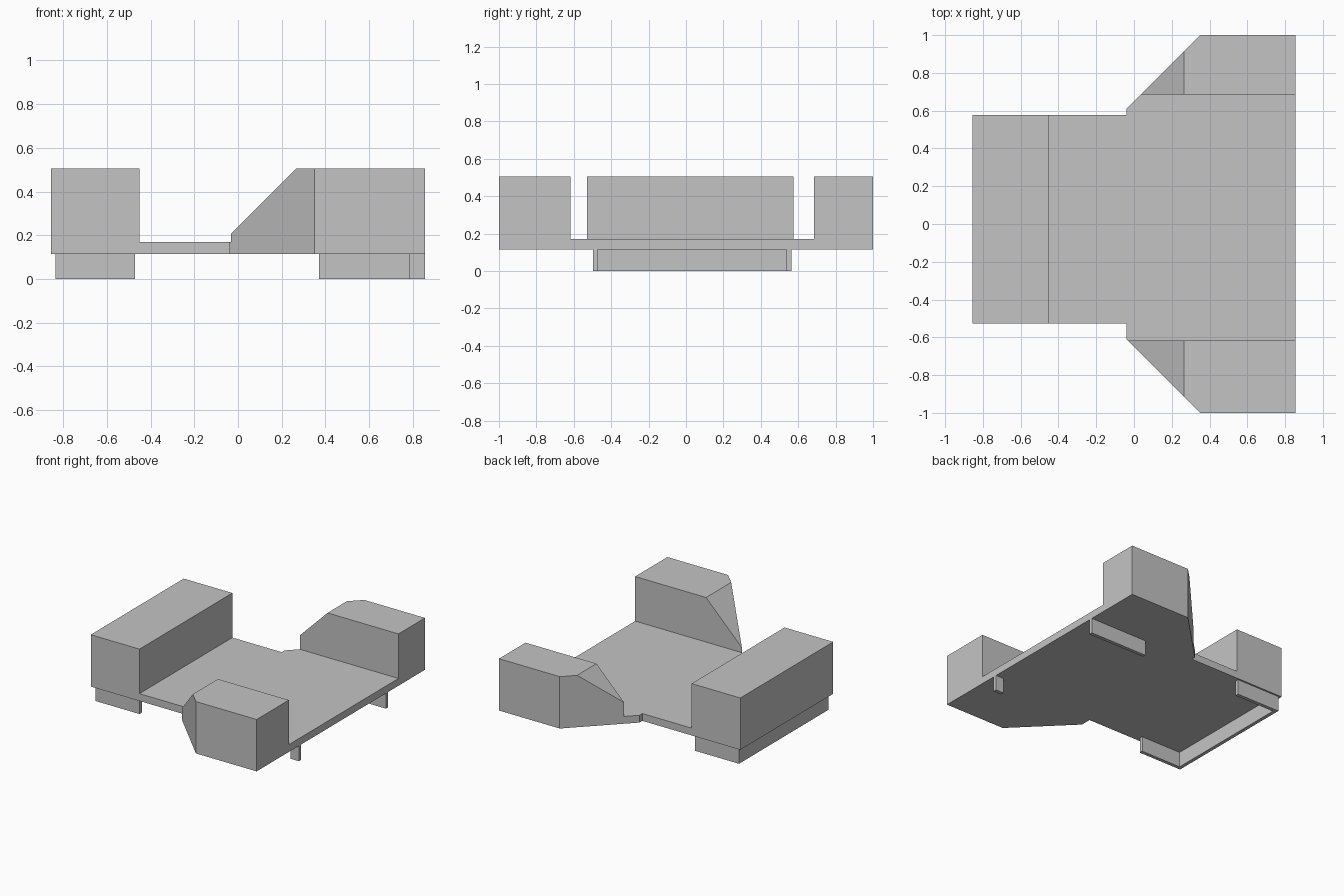
import bpy
import bmesh
from mathutils import Vector

cube = bpy.data.objects.get("Cube")
if cube:
    bpy.data.objects.remove(cube, do_unlink=True)

# Single flat colour
grey = bpy.data.materials.new("plain grey")
grey.use_nodes = True
colour = (0.55, 0.55, 0.55, 1)
grey.diffuse_color = colour
grey.node_tree.nodes["Principled BSDF"].inputs["Base Color"].default_value = colour

# Shared levels and edges
DECK_LOW, DECK_TOP, TOP = 0.115, 0.17, 0.505
BACK, END = -0.855, 0.855
NECK, WING = -0.04, 0.35
NECK_Y = 0.61


def prism(name, outline, z0, z1, cut=None):
    """Extrude an xy outline from z0 to z1, optionally sliced by a (point, normal) plane."""
    bm = bmesh.new()
    base = bm.faces.new([bm.verts.new((x, y, z0)) for x, y in outline])
    ext = bmesh.ops.extrude_face_region(bm, geom=[base], use_keep_orig=True)
    verts = [v for v in ext["geom"] if isinstance(v, bmesh.types.BMVert)]
    bmesh.ops.translate(bm, verts=verts, vec=(0, 0, z1 - z0))
    if cut:
        geom = bm.verts[:] + bm.edges[:] + bm.faces[:]
        res = bmesh.ops.bisect_plane(bm, geom=geom, plane_co=cut[0], plane_no=cut[1],
                                     clear_outer=True)
        edges = [e for e in res["geom_cut"] if isinstance(e, bmesh.types.BMEdge)]
        bmesh.ops.contextual_create(bm, geom=edges)
    bmesh.ops.recalc_face_normals(bm, faces=bm.faces[:])
    mesh = bpy.data.meshes.new(name)
    bm.to_mesh(mesh)
    bm.free()
    mesh.materials.append(grey)
    obj = bpy.data.objects.new(name, mesh)
    bpy.context.collection.objects.link(obj)
    return obj


def rect(x0, x1, y0, y1):
    return [(x0, y0), (x1, y0), (x1, y1), (x0, y1)]


# Flat deck, widening to the broad end
SIDE_R, SIDE_L = -0.528, 0.576
prism("deck", [(BACK, SIDE_R), (NECK, SIDE_R), (NECK, -NECK_Y), (WING, -1), (END, -1),
               (END, 1), (WING, 1), (NECK, NECK_Y), (NECK, SIDE_L), (BACK, SIDE_L)],
      DECK_LOW, DECK_TOP)

# Full-width block at the narrow end
prism("cross_block", rect(BACK, -0.45, SIDE_R, SIDE_L), DECK_TOP, TOP)

# Corner blocks with angled sides and sloping noses
slope = (Vector((0.265, 0, TOP)), Vector((-1, 0, 1)))
for name, side, inner in (("right_corner_block", -1, 0.617), ("left_corner_block", 1, 0.685)):
    nose = NECK + inner - NECK_Y
    outline = [(nose, side * inner), (WING, side), (END, side), (END, side * inner)]
    prism(name, outline, DECK_TOP, TOP, slope)

# Thin U-shaped skirt under the narrow end
T = 0.027
FOOT_R, FOOT_L = -0.498, 0.563
x0, x1 = -0.835, -0.47
prism("skirt", [(x0, FOOT_R), (x1, FOOT_R), (x1, FOOT_R + T), (x0 + T, FOOT_R + T),
                (x0 + T, FOOT_L - T), (x1, FOOT_L - T), (x1, FOOT_L), (x0, FOOT_L)],
      0, DECK_LOW)

# Thin feet under the broad end
prism("short_foot", rect(0.785, END, FOOT_R, FOOT_R + T), 0, DECK_LOW)
prism("long_foot", rect(0.37, END, FOOT_L - T, FOOT_L), 0, DECK_LOW)
